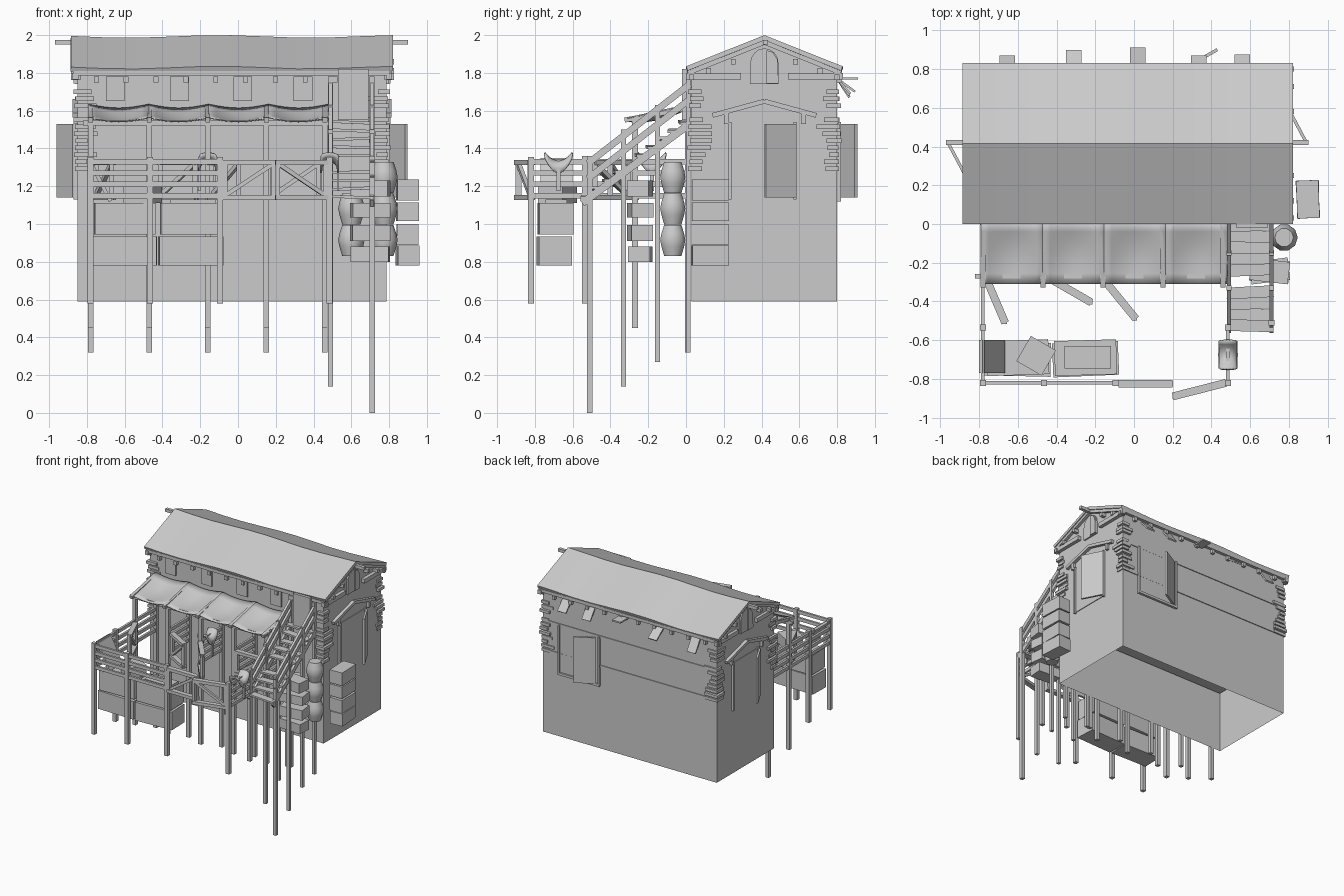
import bpy, bmesh, math, random
from mathutils import Vector, Matrix

if "Cube" in bpy.data.objects:
    bpy.data.objects.remove(bpy.data.objects["Cube"])
random.seed(4)

def finish(name, bm, normals=True):
    if normals:
        bmesh.ops.recalc_face_normals(bm, faces=bm.faces)
    me = bpy.data.meshes.new(name)
    bm.to_mesh(me)
    bm.free()
    ob = bpy.data.objects.new(name, me)
    bpy.context.collection.objects.link(ob)
    return ob

def make(name, mats):
    bm = bmesh.new()
    for m in mats:
        bmesh.ops.create_cube(bm, size=1, matrix=m)
    return finish(name, bm)

def box(x0, x1, y0, y1, z0, z1, rz=0, ry=0):
    c = Vector(((x0+x1)/2, (y0+y1)/2, (z0+z1)/2))
    return (Matrix.Translation(c) @ Matrix.Rotation(math.radians(rz), 4, 'Z')
            @ Matrix.Rotation(math.radians(ry), 4, 'Y')
            @ Matrix.Diagonal((x1-x0, y1-y0, z1-z0, 1)))

def beam(p, q, w=.03, h=.03):
    p, q = Vector(p), Vector(q)
    d = q - p
    return (Matrix.Translation((p+q)/2) @ d.to_track_quat('X', 'Z').to_matrix().to_4x4()
            @ Matrix.Diagonal((d.length, w, h, 1)))

def post(x, y, z0, z1, w=.03):
    return box(x-w/2, x+w/2, y-w/2, y+w/2, z0, z1)

def prism(name, pts, x0, x1, skip=None):
    # closed y-z profile extruded along x, optionally leaving one side open
    bm = bmesh.new()
    a = [bm.verts.new((x0, y, z)) for y, z in pts]
    b = [bm.verts.new((x1, y, z)) for y, z in pts]
    n = len(pts)
    bm.faces.new(a)
    bm.faces.new(b[::-1])
    for i in range(n):
        if i != skip:
            bm.faces.new((a[i], b[i], b[(i+1) % n], a[(i+1) % n]))
    return finish(name, bm)

def grid(name, nu, nv, f):
    bm = bmesh.new()
    v = [[bm.verts.new(f(i/nu, j/nv)) for j in range(nv+1)] for i in range(nu+1)]
    for i in range(nu):
        for j in range(nv):
            bm.faces.new((v[i][j], v[i+1][j], v[i+1][j+1], v[i][j+1]))
    return finish(name, bm)

# house shell, open underneath, with inner floor
prism("house_walls", [(.03, .59), (.80, .59), (.80, 1.81), (.415, 1.97), (.03, 1.81)], -.85, .785, skip=0)
make("inner_floor", [box(-.84, .78, .04, .79, 1.10, 1.12)])

# sagging roof slabs
def sag(x):
    return -.007 + .007*math.cos((x+.1)*6.5)
for nm, ye in (("roof_front", 0), ("roof_back", .83)):
    def roof(u, v, ye=ye):
        x = -.885 + 1.705*u
        return (x, ye + (.415-ye)*v, 1.835 + .165*v + sag(x))
    r = grid(nm, 10, 1, roof)
    s = r.modifiers.new("thickness", 'SOLIDIFY')
    s.thickness = .025
    up = sum((p.normal.z for p in r.data.polygons)) > 0
    s.offset = -1 if up else 1

# ridge beam, gable boards, tie beams, rafter ends and wall bands
trim = [beam((-.97, .42, 1.962), (.90, .42, 1.962), .026, .026)]
for x in (-.86, .80):
    for y in (0, .83):
        trim.append(beam((x, y + (.01 if y < .4 else -.01), 1.80), (x, .415, 1.962), .025, .025))
    trim += [box(x-.015, x+.015, .0, .29, 1.765, 1.80), box(x-.015, x+.015, .54, .83, 1.765, 1.80)]
    for y in (.03, .12, .25, .58, .71, .8):
        z = 1.80 + .155*(1-abs(y-.415)/.415)
        trim.append(box(x-.025, x+.025, y-.013, y+.013, z-.05, z-.02))
make("roof_timbers", trim)
ends = [box(-.87, .80, y0, y1, 1.785, 1.81) for y0, y1 in ((.005, .035), (.795, .825))]
for i in range(10):
    x = -.75 + i*.158
    ends += [box(x-.013, x+.013, .0, .04, 1.75, 1.782), box(x-.013, x+.013, .79, .825, 1.75, 1.782)]
make("rafter_ends", ends)
make("wall_bands", [box(-.85, .785, .797, .807, z, z+.02) for z in (1.28, 1.53)])

# interlocked plank ends on the four corners
logs = []
for sx in (-1, 1):
    for sy in (-1, 1):
        X, Y = (.785 if sx > 0 else -.85), (.80 if sy > 0 else .03)
        for i in range(12):
            z = 1.28 + i*.037
            if i == 8:
                continue
            lx, ly, o = random.uniform(.04, .11), random.uniform(.04, .11), random.uniform(.008, .022)
            xs, ys = sorted((X-sx*lx, X+sx*o)), sorted((Y-sy*ly, Y+sy*o))
            logs.append(box(*xs, *ys, z, z+.024))
make("corner_planks", logs)

# end doors with open leaf, chevron hood and arched loft hatch; mirrored by half turn
for nm, s, X in (("right", 1, .785), ("left", -1, -.85)):
    def xs(a, b):
        return sorted((X+s*a, X+s*b))
    def Y(y):
        return .415 + s*(y-.415)
    def bx(a, b, y0, y1, z0, z1):
        return box(*xs(a, b), *sorted((Y(y0), Y(y1))), z0, z1)
    make(nm+"_door", [bx(0, .006, .24, .57, 1.14, 1.53), bx(0, .02, .225, .24, 1.13, 1.54),
                      bx(0, .02, .57, .585, 1.13, 1.54),
                      beam((X+s*.02, Y(.58), 1.335), (X+s*.105, Y(.42), 1.335), .016, .39)])
    make(nm+"_door_hood", [beam((X+s*.012, Y(.14), 1.575), (X+s*.012, .415, 1.65), .03, .025),
                           beam((X+s*.012, .415, 1.65), (X+s*.012, Y(.69), 1.575), .03, .025),
                           bx(0, .022, .20, .225, 1.53, 1.6), bx(0, .022, .61, .635, 1.53, 1.6)])
    arch = [(.415+.075*math.cos(a*math.pi/8), 1.85+.08*math.sin(a*math.pi/8)) for a in range(9)]
    prism(nm+"_loft_hatch", arch + [(.34, 1.74), (.49, 1.74)], *xs(0, .012))
    prism(nm+"_loft_leaf", [(Y(.49), 1.745), (Y(.425), 1.745), (Y(.425), 1.92), (Y(.46), 1.91), (Y(.485), 1.87)], *xs(.012, .022))

# back window and vent flaps
make("back_window", [box(.26, .62, .80, .806, 1.14, 1.53), box(.245, .26, .80, .82, 1.13, 1.54),
                     box(.62, .635, .80, .82, 1.13, 1.54), box(.245, .635, .80, .82, 1.12, 1.14),
                     beam((.28, .815, 1.335), (.43, .90, 1.335), .016, .39)])
make("front_flaps", [box(x-.05, x+.05, .015, .03, 1.65, 1.78) for x in (-.65, -.31, .025, .345)])
make("back_flaps", [beam((x, .80, 1.77), (x, y, z), .08, .012) for x, y, z in
                    ((-.655, .865, 1.67), (-.31, .895, 1.70), (.02, .91, 1.77), (.335, .865, 1.68), (.56, .87, 1.69))])
make("upper_door", [box(.53, .69, -.02, .035, 1.55, 1.82)])

# stall posts, awning and dividers
bays = [-.78, -.47, -.16, .15, .46]
make("stall_posts", [post(x, -.27, .45, 1.57) for x in bays] + [post(x, .01, .32, 1.6) for x in bays])
make("awning_beams", [beam((x, -.325, 1.55), (x, .02, 1.615), .026, .026) for x in bays]
     + [beam((-.82, -.27, 1.535), (.48, -.27, 1.535), .025, .025)])
for i in range(4):
    x0 = -.79 + i*.3175
    def cloth(u, v, x0=x0):
        d = -.05*math.sin(math.pi*u)*(math.sin(math.pi*v)*.5+.4)
        return (x0+.3175*u, -.31+.325*v, 1.565+.07*v+d)
    c = grid("awning_cloth_%d" % (i+1), 8, 6, cloth)
    c.data.polygons.foreach_set("use_smooth", [True]*len(c.data.polygons))
    c.modifiers.new("thickness", 'SOLIDIFY').thickness = .006
levels = (1.15, 1.21, 1.27, 1.33)
make("stall_dividers", [beam((x, -.27, z), (x, .01, z), .018, .028) for x in bays for z in levels])

# yard fence
make("fence_posts", [post(x, -.82, .58, 1.355, .032) for x in (-.78, -.465, -.095, .485)]
     + [post(x, -.535, .58, 1.36, .032) for x in (-.78, .485)])
make("fence_rails", [beam((-.78, -.82, z), (-.095, -.82, z), .018, .028) for z in levels]
     + [beam((-.78, -.82, z), (-.78, -.27, z), .018, .028) for z in levels]
     + [beam((.485, -.82, z), (.485, -.535, z), .018, .028) for z in levels])

# framed gates with a diagonal brace
def gate(name, a, b):
    a, b = Vector((*a, 0)), Vector((*b, 0))
    z = lambda p, h: p + Vector((0, 0, h))
    i, j = a.lerp(b, .04), a.lerp(b, .96)
    make(name, [beam(z(a, 1.325), z(b, 1.325), .04, .026), beam(z(a, 1.14), z(b, 1.14), .04, .026),
                beam(z(i, 1.13), z(i, 1.335), .03, .025), beam(z(j, 1.13), z(j, 1.335), .03, .025),
                beam(z(i, 1.15), z(j, 1.32), .022, .022)])
for n, (a, b) in enumerate([((-.08, -.825), (.2, -.825)), ((.475, -.82), (.2, -.89)), ((-.755, -.30), (-.665, -.51)),
                            ((-.42, -.29), (-.22, -.405)), ((-.145, -.30), (.01, -.49)), ((.17, -.27), (.44, -.27))]):
    gate("gate_%d" % (n+1), a, b)

# outside stairs
make("stair_posts", [post(.71, -.51, 0, 1.36)]
     + [post(x, y, b, t, .026) for x in (.49, .71) for y, b, t in ((-.33, .14, 1.5), (-.15, .27, 1.63), (.012, .32, 1.78))])
make("stair_rails", [beam((x, -.52, z), (x, .02, z+.42), .02, .035) for x in (.49, .71) for z in (1.32, 1.24)]
     + [beam((x, -.55, 1.11), (x, .02, 1.53), .02, .04) for x in (.49, .71)])
make("stair_treads", [box(.48, .72, -.555+i*.0575, -.495+i*.0575, 1.135+i*.044, 1.15+i*.044,
                          random.uniform(-3, 3), random.uniform(-3, 3)) for i in range(10) if i != 4])

# stacked crates
crates = []
for x0, x1 in ((-.77, -.43), (-.42, -.08)):
    crates += [box(x0, x1, -.785, -.61, .78, .935, random.uniform(-4, 4)),
               box(x0+.01, x1-.01, -.78, -.60, .945, 1.11, random.uniform(-6, 6))]
make("yard_crates", crates + [box(-.36, -.12, -.745, -.63, 1.11, 1.13),
                              box(-.58, -.43, -.755, -.605, 1.11, 1.2, -30)])
make("leaning_board", [beam((-.675, -.685, 1.12), (-.79, -.685, 1.345), .17, .02)])
zs = ((.78, .885), (.89, 1.0), (1.015, 1.115), (1.125, 1.235))
make("side_crates", [box(.84, .955, .03, .225, a, b, random.uniform(-6, 6)) for a, b in zs])
make("stair_crates", [box(.60, .80, -.30, -.185, a+.02, b-.005, random.uniform(-8, 8)) for a, b in zs])

# stacked barrels
def barrels(name, x, y, z, count):
    bm = bmesh.new()
    for k in range(count):
        prev = None
        for t, r in ((0, .048), (.05, .063), (.085, .07), (.12, .063), (.165, .048)):
            ring = [bm.verts.new((x+r*math.cos(a*math.pi/5), y+r*math.sin(a*math.pi/5), z+k*.167+t)) for a in range(10)]
            if prev:
                for i in range(10):
                    bm.faces.new((prev[i], prev[(i+1) % 10], ring[(i+1) % 10], ring[i]))
            else:
                bm.faces.new(ring[::-1])
            prev = ring
        bm.faces.new(prev)
    o = finish(name, bm)
    bpy.context.view_layer.objects.active = o
    o.select_set(True)
    bpy.ops.object.shade_smooth_by_angle(angle=math.radians(50))
    o.select_set(False)
barrels("barrel_stack", .775, -.07, .83, 3)
barrels("barrels_under_stairs", .60, -.07, .83, 2)

# saddles slung over rails
def saddle(name, x, y):
    def f(u, v):
        t, a = 2*u-1, math.pi*v
        top, low = 1.335+.045*t*t, 1.27+.075*t*t
        return (x+.05*math.cos(a), y+.07*t, low+(top-low)*math.sin(a)**.6 if 0 < v < 1 else low)
    o = grid(name, 8, 8, f)
    o.data.polygons.foreach_set("use_smooth", [True]*64)
    o.modifiers.new("thickness", 'SOLIDIFY').thickness = .01
    make(name+"_straps", [box(x+s*.045-.006, x+s*.045+.006, y-.01, y+.01, 1.175, 1.3) for s in (-1, 1)])
saddle("fence_saddle", .485, -.675)
saddle("stall_saddle", -.16, -.18)
